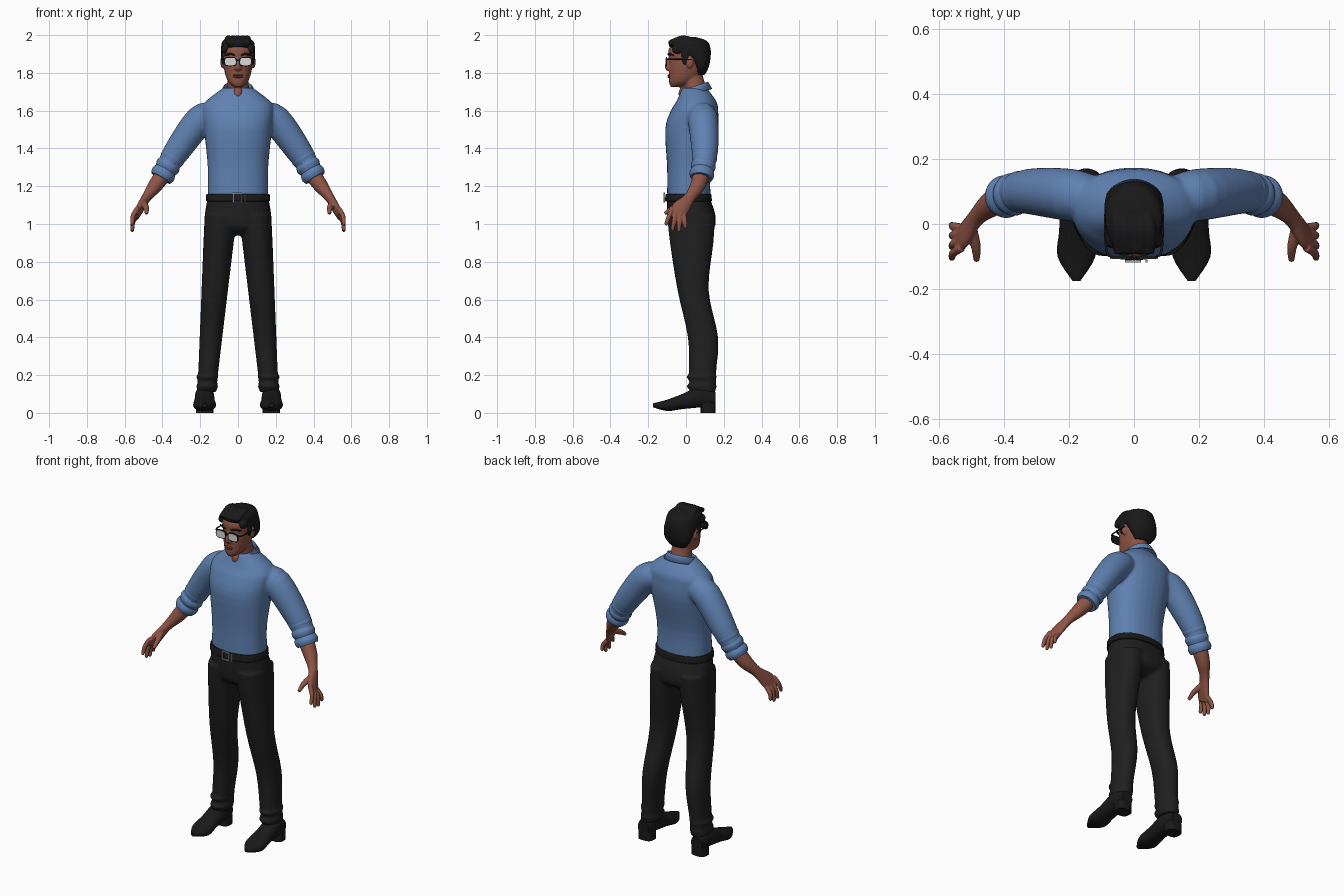
import bpy, bmesh, math
from mathutils import Vector

cube = bpy.data.objects.get("Cube")
if cube:
    bpy.data.objects.remove(cube)

X, Y, Z = Vector((1, 0, 0)), Vector((0, 1, 0)), Vector((0, 0, 1))


def material(name, red, green, blue):
    mat = bpy.data.materials.new(name)
    mat.use_nodes = True
    mat.diffuse_color = (red, green, blue, 1)
    shader = mat.node_tree.nodes["Principled BSDF"]
    shader.inputs["Base Color"].default_value = mat.diffuse_color
    return mat


def grey(name, value):
    return material(name, value, value, value)


SHIRT = material("blue_cloth", .115, .22, .44)
SKIN = material("brown_skin", .27, .09, .06)
LIP = material("lip_brown", .2, .06, .045)
PANTS = grey("charcoal_cloth", .014)
BLACK = grey("black_hair_and_leather", .01)
SILVER = grey("silver_metal", .45)
GLASS = grey("pale_lens", .7)


def refine(rows, steps):
    """Smooth interpolation (Catmull-Rom) between rows."""
    rows = [Vector(row) for row in rows]
    padded = [rows[0], *rows, rows[-1]]
    out = []
    for before, start, end, after in zip(padded, padded[1:], padded[2:], padded[3:]):
        leave, arrive = (end - before) / 2, (after - start) / 2
        for step in range(steps):
            t = step / steps
            ease = t * t * (3 - 2 * t)
            out.append(start.lerp(end, ease) + leave * t * (1 - t) ** 2 - arrive * t * t * (1 - t))
    return out + [rows[-1]]


def loft(rows, wide=X, axis=None, power=1, steps=4, sides=32):
    """Rings along rows of (x, y, z, half width, half depth)."""
    rows = refine(rows, steps)
    centres = [Vector(row[:3]) for row in rows]
    rings = []
    for i, (row, centre) in enumerate(zip(rows, centres)):
        along = axis or (centres[min(i + 1, len(rows) - 1)] - centres[max(i - 1, 0)]).normalized()
        u = (wide - along * wide.dot(along)).normalized()
        v = along.cross(u)
        ring = []
        for j in range(sides):
            angle = math.tau * j / sides
            c, s = (math.copysign(abs(f) ** power, f) for f in (math.cos(angle), math.sin(angle)))
            ring.append(centre + u * c * row[3] + v * s * row[4])
        rings.append(ring)
    return rings


def body(rows, x=0, lean=0, **options):
    """Horizontal rings from rows of (height, half width, front, back)."""
    return loft([(x + lean * z, (front + back) / 2, z, width, (back - front) / 2)
                 for z, width, front, back in rows], axis=Z, **options)


def tube(points, **options):
    """Round limb through points of (x, y, z, radius)."""
    return loft([(*point, point[-1]) for point in points], **options)


def ball(centre, rx, ry, rz):
    x, y, z = centre
    angles = [math.pi * (i + .1) / 12.2 for i in range(13)]
    return loft([(x, y, z - rz * math.cos(a), rx * math.sin(a), ry * math.sin(a)) for a in angles],
                axis=Z, steps=1, sides=20)


def box(x, y, z, width, depth, height):
    """Square bar given by its centre and half sizes."""
    return [[Vector((x + sx * width, y + sy * depth, z + sz * height))
             for sx, sy in ((-1, -1), (1, -1), (1, 1), (-1, 1))] for sz in (-1, 1)]


def flip(piece):
    return [[Vector((-p.x, p.y, p.z)) for p in ring] for ring in piece]


def both(*pieces):
    return [*pieces, *map(flip, pieces)]


def build(name, pieces, mat, voxel=0, closed=True):
    bm = bmesh.new()
    for piece in pieces:
        rings = [[bm.verts.new(p) for p in ring] for ring in piece]
        count = len(rings[0])
        for low, high in zip(rings, rings[1:]):
            for j in range(count if closed else count - 1):
                k = (j + 1) % count
                bm.faces.new((low[j], low[k], high[k], high[j]))
        if closed:
            bm.faces.new(rings[0])
            bm.faces.new(rings[-1])
    bmesh.ops.recalc_face_normals(bm, faces=bm.faces)
    mesh = bpy.data.meshes.new(name)
    bm.to_mesh(mesh)
    bm.free()
    mesh.materials.append(mat)
    ob = bpy.data.objects.new(name, mesh)
    bpy.context.collection.objects.link(ob)
    if voxel:
        blend = ob.modifiers.new("blend", "REMESH")
        blend.mode, blend.voxel_size, blend.use_smooth_shade = "VOXEL", voxel, True
        ob.modifiers.new("soften", "SMOOTH").iterations = 4
    else:
        bpy.ops.object.select_all(action="DESELECT")
        ob.select_set(True)
        bpy.context.view_layer.objects.active = ob
        bpy.ops.object.shade_smooth_by_angle(angle=math.radians(40))
    return ob


def pair(name, pieces, mat, **options):
    build("left_" + name, pieces, mat, **options)
    build("right_" + name, [flip(piece) for piece in pieces], mat, **options)


# Shirt: torso blended with sleeves
torso = body([(1.15, .16, -.1, .13), (1.3, .16, -.1, .13), (1.5, .18, -.11, .17), (1.6, .19, -.08, .17),
              (1.65, .17, -.05, .16), (1.72, .08, -.02, .11)], power=.9)
sleeve = tube([(.13, .08, 1.57, .07), (.2, .09, 1.55, .08), (.32, .1, 1.39, .07), (.4, .09, 1.26, .05)], wide=Y)
build("shirt", [torso, *both(sleeve)], SHIRT, voxel=.008)

# Rolled sleeve cuffs
elbow, cuff_end = Vector((.34, .1, 1.36)), Vector((.41, .08, 1.24))
arm_line = (cuff_end - elbow).normalized()
rolls = [tube([(*(elbow.lerp(cuff_end, place) + arm_line * t), .066 - 13 * t * t) for t in (-.025, 0, .025)], wide=Y)
         for place in (.1, .45, .8)]
pair("sleeve_cuff", rolls, SHIRT)

# Collar: folded band with two front points
foot, fold, hem = [], [], []
for i in range(49):
    angle = .22 + (math.tau - .44) * i / 48
    s, c = math.sin(angle), -math.cos(angle)
    point = max(-c, 0) ** 3 * .02
    top = 1.725 + .025 * c
    foot.append(Vector((.07 * s, .045 + .065 * c, top - .035)))
    fold.append(Vector((.076 * s, .045 + .072 * c, top)))
    hem.append(Vector((.094 * s + math.copysign(point, s), .045 + .09 * c, top - .035 - point)))
collar = build("collar", [[foot, fold, hem]], SHIRT, closed=False)
cloth = collar.modifiers.new("thickness", "SOLIDIFY")
cloth.thickness, cloth.offset = .008, 0

# Head, neck, ears and nose
skull = body([(1.725, .02, -.08, -.02), (1.75, .05, -.09, .04), (1.8, .07, -.09, .09), (1.87, .08, -.09, .115),
              (1.93, .08, -.09, .115), (1.98, .04, -.04, .07)], power=.95)
neck = tube([(0, .055, 1.63, .07), (0, .05, 1.7, .06), (0, .03, 1.8, .053)])
throat = ball((0, 0, 1.69), .03, .04, .045)
nose = tube([(0, -.085, 1.88, .008), (0, -.1, 1.835, .013), (0, -.09, 1.815, .01)])
nostril = ball((.012, -.092, 1.825), .01, .01, .01)
ear = ball((.083, .02, 1.855), .01, .02, .03)
build("head", [skull, neck, throat, nose, *both(nostril, ear)], SKIN, voxel=.0045)
build("lips", [ball((0, -.09, z), .026, .008, .005) for z in (1.778, 1.787)], LIP)
pair("eyebrow", [tube([(.016, -.092, 1.893, .003), (.04, -.09, 1.9, .006), (.07, -.066, 1.893, .003)], wide=Z)], BLACK)

# Hair: cap, sideburns and swept quiff
cap = body([(1.79, .05, .05, .1), (1.83, .08, .04, .12), (1.88, .09, 0, .13), (1.93, .09, -.08, .13),
            (1.97, .08, -.09, .11), (1.99, .03, -.04, .05)], power=.95)
sideburn = ball((.08, -.005, 1.89), .009, .02, .05)
temple_hair = ball((.07, -.045, 1.925), .02, .03, .025)
locks = [tube([(x - .01, .04, 1.97, .014), (x, -.02, 1.981, .018), (x, -.09, 1.955, .013)])
         for x in (-.05, -.025, 0, .025, .05)]
build("hair", [cap, *locks, *both(sideburn, temple_hair)], BLACK, voxel=.005)


# Glasses
def eye_plate(y, width, height, depth):
    return loft([(.04, y - d, 1.86, width, height) for d in (0, depth)], axis=-Y, power=.6, steps=1)


pair("glasses_rim", [eye_plate(-.1, .034, .025, .006)], BLACK)
pair("lens", [eye_plate(-.105, .029, .02, .003)], GLASS)
pair("glasses_arm", [tube([(.07, -.1, 1.873, .004), (.085, -.08, 1.873, .004), (.09, .03, 1.87, .003)], wide=Z)], BLACK)
build("glasses_bridge", [box(0, -.105, 1.868, .012, .004, .004)], BLACK)

# Forearms and hands; fingers fan out across the palm
across = Vector((0, .83, -.55))
knuckles, curl = Vector((.53, -.042, 1.066)), X * .01
hand = [loft([(.39, .085, 1.27, .045, .045), (.44, .06, 1.2, .04, .038), (.485, .02, 1.14, .03, .025),
              (.52, -.03, 1.08, .046, .02), (.54, -.055, 1.04, .04, .014)], wide=across)]
for finger in range(4):
    s = finger - 1.5
    base = knuckles + across * .025 * s
    tip = base + Vector((.03, .013 * s - .012, .012 * s * s + .008 * s - .1))
    hand.append(tube([(*base, .013), (*(base.lerp(tip, .5) + curl), .0125), (*tip, .01)], wide=Y))
    hand.append(ball(tip, .009, .009, .01))
hand.append(tube([(.5, -.015, 1.11, .018), (.486, -.07, 1.085, .015), (.484, -.113, 1.055, .009)], wide=Z))
pair("forearm_and_hand", hand, SKIN, voxel=.0035)

# Trousers: hips blended with legs and creased hems
hips = body([(1.14, .16, -.1, .125), (1.05, .175, -.1, .155), (.98, .16, -.09, .15), (.94, .08, -.04, .09)], power=.9)
leg = body([(1.05, .085, -.1, .155), (.9, .08, -.085, .145), (.65, .07, -.045, .12), (.4, .06, .01, .17),
            (.22, .053, .015, .16), (.11, .052, .02, .157)], x=.175, lean=-.08, power=.92)
creases = [ball((.163, .083, z), .059, .081, .025) for z in (.14, .19)]
build("trousers", [hips, *both(leg, *creases)], PANTS, voxel=.008)

# Belt and buckle
build("belt", [body([(z, .164 + d, -.105 - d, .131 + d) for z, d in ((1.118, 0), (1.123, .006), (1.155, .004), (1.16, 0))],
                    power=.9, steps=1, sides=64)], BLACK)
uprights = [box(x, -.115, 1.14, .003, .004, .024) for x in (-.025, .018, .038)]
crossbars = [box(-.004, -.115, z, .024, .004, .003) for z in (1.117, 1.163)]
build("buckle", uprights + crossbars, SILVER)

# Shoes with raised heels
upper = loft([(.177, y, (low + high) / 2, width, (high - low) / 2) for y, low, high, width in
              ((.155, .04, .11, .035), (.08, .03, .14, .05), (-.02, .02, .1, .053), (-.1, .01, .07, .058),
               (-.175, .03, .05, .012))], axis=-Y, power=.85)
heel = body([(z, .046, .078, .156) for z in (0, .055)], x=.177, power=.7, steps=1)
pair("shoe", [upper, heel], BLACK)
